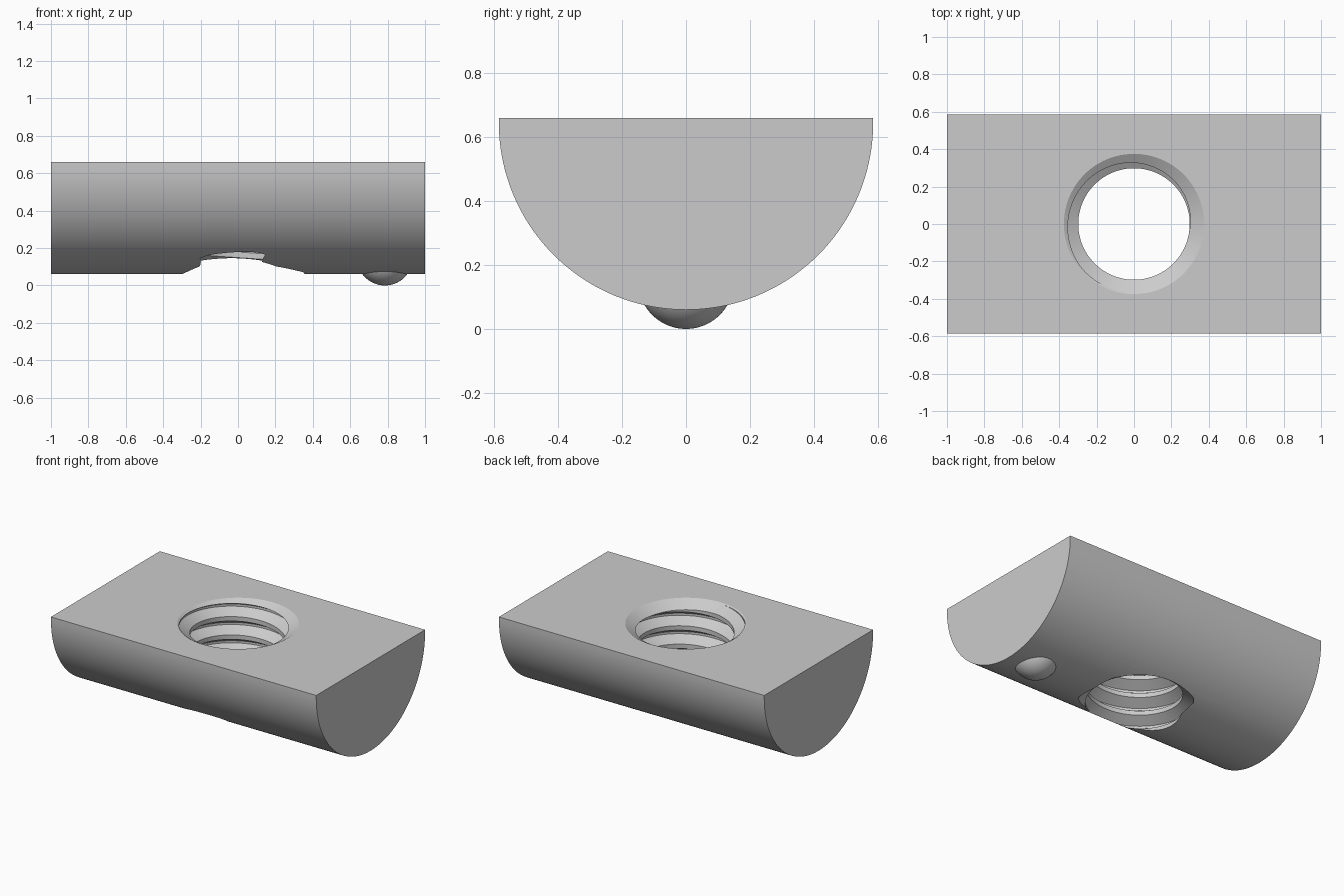
import bpy, bmesh, math

if "Cube" in bpy.data.objects:
    bpy.data.objects.remove(bpy.data.objects["Cube"])

TOP, R, HALF_X = 0.66, 0.586, 1.0
CZ = 0.06 + R                      # axis height of the round underside


def make(name, verts, faces):
    me = bpy.data.meshes.new(name)
    me.from_pydata(verts, [], faces)
    bm = bmesh.new()
    bm.from_mesh(me)
    bmesh.ops.recalc_face_normals(bm, faces=bm.faces)
    bm.to_mesh(me)
    bm.free()
    ob = bpy.data.objects.new(name, me)
    bpy.context.collection.objects.link(ob)
    return ob


def lathe(name, profile, x=0.0, n=96):
    """Closed solid of revolution about a vertical axis."""
    verts = [(x + r * math.cos(2 * math.pi * i / n), r * math.sin(2 * math.pi * i / n), z)
             for r, z in profile for i in range(n)]
    faces = [(k * n + i, k * n + (i + 1) % n, (k + 1) * n + (i + 1) % n, (k + 1) * n + i)
             for k in range(len(profile) - 1) for i in range(n)]
    last = (len(profile) - 1) * n
    faces += [tuple(range(n)), tuple(range(last, last + n))]
    return make(name, verts, faces)


def threaded_rod(name, z0, pitch, turns, thread, n=96):
    """Helical rod; thread lists (fraction of pitch, radius)."""
    K = len(thread)
    M = K * turns
    verts = []
    for i in range(n):
        a = 2 * math.pi * i / n
        for k in range(M + 1):
            f, r = thread[k % K]
            verts.append((r * math.cos(a), r * math.sin(a),
                          z0 + pitch * (k // K + f + i / n)))

    def v(i, k):
        return i * (M + 1) + k if i < n else k + K

    faces = []
    for i in range(n):
        for k in range(M if i < n - 1 else M - K):
            faces.append((v(i, k), v(i + 1, k), v(i + 1, k + 1), v(i, k + 1)))
    # End caps as fans around the axis
    low = [v(i, 0) for i in range(n)] + [v(0, k) for k in range(K, 0, -1)]
    high = [v(i, M) for i in range(n)] + [v(n - 1, k) for k in range(M - 1, M - K - 1, -1)]
    for loop, z in ((low, z0 - 0.05), (high, z0 + pitch * (turns + 1) + 0.05)):
        c = len(verts)
        verts.append((0, 0, z))
        faces += [(loop[j], loop[(j + 1) % len(loop)], c) for j in range(len(loop))]
    return make(name, verts, faces)


def cut(ob, cutter):
    cutter.hide_render = True
    mod = ob.modifiers.new("cut", 'BOOLEAN')
    mod.operation, mod.solver, mod.object = 'DIFFERENCE', 'EXACT', cutter
    bpy.context.view_layer.objects.active = ob
    bpy.ops.object.modifier_apply(modifier=mod.name)
    bpy.data.objects.remove(cutter)


def smooth(ob, angle):
    bpy.ops.object.select_all(action='DESELECT')
    ob.select_set(True)
    bpy.context.view_layer.objects.active = ob
    bpy.ops.object.shade_smooth_by_angle(angle=math.radians(angle))


# Half-round body: D-shaped section extruded along x
SEG = 72
section = [(-R, TOP)] + [(-R * math.cos(math.pi * i / SEG), CZ - R * math.sin(math.pi * i / SEG))
                         for i in range(SEG + 1)] + [(R, TOP)]
m = len(section)
body = make("nut_body",
            [(x, y, z) for x in (-HALF_X, HALF_X) for y, z in section],
            [(i, (i + 1) % m, m + (i + 1) % m, m + i) for i in range(m)]
            + [tuple(range(m)), tuple(range(m, 2 * m))])

# Threaded through hole
cut(body, threaded_rod("thread_cutter", -0.3125, 0.125, 11,
                       [(0, 0.365), (0.12, 0.365), (0.44, 0.298), (0.68, 0.298)]))
# Shallow countersink on the flat top
cut(body, lathe("countersink_cutter", [(0.27, TOP - 0.063), (0.375, TOP), (0.46, TOP + 0.051)]))
smooth(body, 25)

# Detent ball showing below the underside
BR = 0.15
ball = lathe("detent_ball", [(BR * math.sin(a), BR - BR * math.cos(a))
                             for a in (math.radians(1 + 62 * i / 12) for i in range(13))],
             x=0.785, n=48)
smooth(ball, 30)
